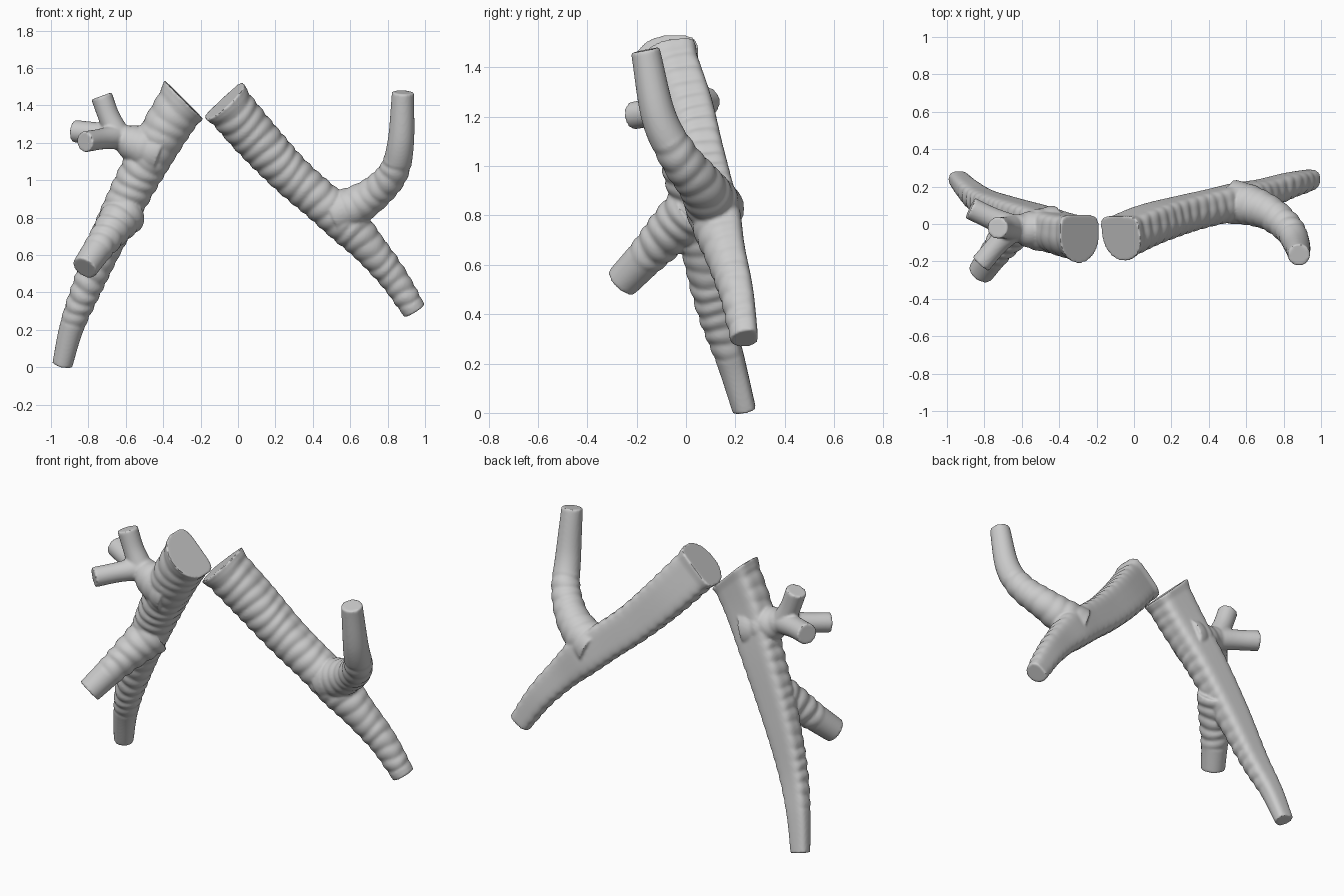
import bpy, bmesh, math, random
from mathutils import Vector

if "Cube" in bpy.data.objects:
    bpy.data.objects.remove(bpy.data.objects["Cube"])

random.seed(4)
SEG = 48


def spline(pts, step=0.01):
    """Catmull-Rom samples of (x, y, z, radius) control points."""
    p = [Vector(q) for q in pts]
    p = [p[0] * 2 - p[1]] + p + [p[-1] * 2 - p[-2]]
    out = []
    for i in range(1, len(p) - 2):
        a, b, c, d = p[i - 1:i + 3]
        n = max(2, int((c - b).length / step))
        for k in range(n):
            t = k / n
            out.append(0.5 * (2 * b + (c - a) * t + (2 * a - 5 * b + 4 * c - d) * t * t
                              + (3 * b - a - 3 * c + d) * t ** 3))
    return out + [p[-2]]


def tube(bm, pts, flat=1.0, rings=(0, 0), amp=0.009, start_dir=None, lip=0.0):
    """Capped tube; flat < 1 squares off the back half, rings gives the ribbed stretch."""
    path = spline(pts)
    pos = [q.to_3d() for q in path]
    total = sum((b - a).length for a, b in zip(pos, pos[1:]))
    period = 0.068
    heights = [random.uniform(0.6, 1.3) for _ in range(60)]
    s, loops = 0.0, []
    for i, q in enumerate(path):
        if i:
            s += (pos[i] - pos[i - 1]).length
        t = (pos[min(i + 1, len(pos) - 1)] - pos[max(i - 1, 0)]).normalized()
        if start_dir:
            t = Vector(start_dir).normalized().lerp(t, min(1, s / 0.2)).normalized()
        side = t.cross(Vector((0, 1, 0))).normalized()
        back = side.cross(t).normalized()
        if back.y < 0:
            back = -back
        e = flat + (1 - flat) * 0.45 * (s / total) ** 2
        loop = []
        for k in range(SEG):
            a = 2 * math.pi * k / SEG
            c, h = math.cos(a), math.sin(a)
            rip = 0
            if rings[0] <= s <= rings[1]:
                u = (s + 0.008 * math.sin(a * 2 + s * 17)) / period
                rip = amp * heights[int(u) % 60] * (abs(math.sin(math.pi * u)) - 0.65)
            r = q.w + lip * max(0, 1 - s / 0.05)
            if h > 0 and flat < 1:
                rip *= 1 - h
                x, y = math.copysign(abs(c) ** e, c), 0.82 * h ** e
            else:
                x, y = c, h * (0.95 if flat < 1 else 1)
            loop.append(bm.verts.new(pos[i] + (r + rip) * (side * x + back * y)))
        loops.append(loop)
    for A, B in zip(loops, loops[1:]):
        for k in range(SEG):
            j = (k + 1) % SEG
            bm.faces.new((A[k], A[j], B[j], B[k]))
    bm.faces.new(loops[0][::-1])
    bm.faces.new(loops[-1])


def build(name, tubes):
    """Fuse the tubes of one side into a single smooth skin."""
    bm = bmesh.new()
    for pts, opts in tubes:
        tube(bm, pts, **opts)
    bmesh.ops.recalc_face_normals(bm, faces=bm.faces)
    me = bpy.data.meshes.new(name)
    bm.to_mesh(me)
    bm.free()
    ob = bpy.data.objects.new(name, me)
    bpy.context.collection.objects.link(ob)
    bpy.ops.object.select_all(action='DESELECT')
    bpy.context.view_layer.objects.active = ob
    ob.select_set(True)
    m = ob.modifiers.new("fuse", 'REMESH')
    m.mode, m.voxel_size = 'VOXEL', 0.008
    bpy.ops.object.modifier_apply(modifier="fuse")
    m = ob.modifiers.new("soften", 'SMOOTH')
    m.factor, m.iterations = 0.5, 4
    bpy.ops.object.modifier_apply(modifier="soften")
    bpy.ops.object.shade_smooth_by_angle(angle=math.radians(50))


# Right airway (viewer's left): trunk, three-way upper cluster, front middle branch
hub = (-0.64, -0.02, 1.235, 0.068)
build("right_airway", [
    ([(-0.29, -0.07, 1.43, 0.135), (-0.40, -0.045, 1.25, 0.125), (-0.54, 0.01, 1.0, 0.113),
      (-0.69, 0.065, 0.70, 0.098), (-0.81, 0.12, 0.42, 0.08), (-0.89, 0.185, 0.21, 0.065),
      (-0.94, 0.24, 0.01, 0.054)],
     dict(flat=0.4, rings=(0.03, 1.36), start_dir=(-0.7, 0.02, -0.7), lip=0.012)),
    ([(-0.42, -0.03, 1.15, 0.13), (-0.54, -0.03, 1.19, 0.105), hub, (-0.70, -0.02, 1.25, 0.06)],
     dict(rings=(0, 0.3), amp=0.006)),
    ([hub, (-0.69, -0.02, 1.34, 0.058), (-0.73, -0.02, 1.45, 0.058)], {}),
    ([hub, (-0.76, 0.03, 1.25, 0.06), (-0.875, 0.085, 1.262, 0.06)], {}),
    ([hub, (-0.73, -0.11, 1.22, 0.056), (-0.82, -0.215, 1.205, 0.056)], {}),
    ([(-0.60, 0.04, 0.83, 0.12), (-0.67, -0.06, 0.74, 0.098), (-0.74, -0.15, 0.645, 0.08),
      (-0.82, -0.26, 0.53, 0.07)], dict(rings=(0, 0.33), amp=0.01)),
])

# Left airway (viewer's right): trunk and rising branch
build("left_airway", [
    ([(-0.07, -0.07, 1.42, 0.128), (0.10, 0.005, 1.22, 0.122), (0.28, 0.06, 1.03, 0.112),
      (0.44, 0.10, 0.89, 0.108), (0.58, 0.13, 0.77, 0.112), (0.70, 0.165, 0.64, 0.092),
      (0.83, 0.21, 0.48, 0.077), (0.945, 0.24, 0.30, 0.064)],
     dict(flat=0.4, rings=(0.03, 1.5), start_dir=(0.67, 0.2, -0.72), lip=0.012)),
    ([(0.52, 0.12, 0.82, 0.12), (0.62, 0.10, 0.86, 0.108), (0.73, 0.055, 0.93, 0.092),
      (0.83, -0.03, 1.04, 0.08), (0.87, -0.11, 1.20, 0.071), (0.882, -0.165, 1.47, 0.059)],
     dict(rings=(0.05, 0.5), amp=0.006)),
])
